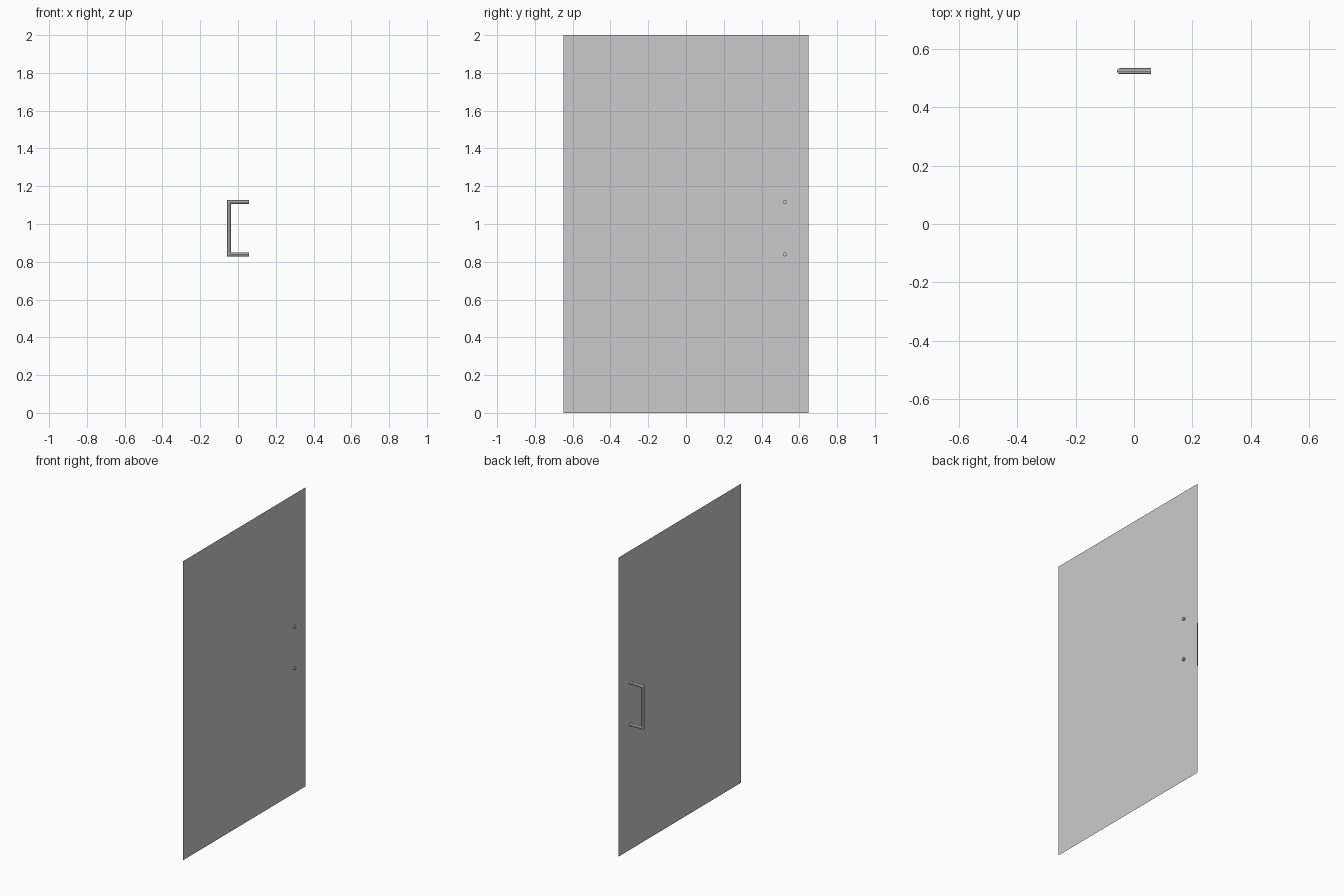
import bpy, math

if "Cube" in bpy.data.objects:
    bpy.data.objects.remove(bpy.data.objects["Cube"])


def make_object(name, verts, faces):
    mesh = bpy.data.meshes.new(name)
    mesh.from_pydata(verts, [], faces)
    mesh.update()
    obj = bpy.data.objects.new(name, mesh)
    bpy.context.collection.objects.link(obj)
    return obj


# Door leaf: a single thin sheet, seen from both sides
PX, W, H = 0.046, 0.648, 2.0
make_object("door_panel",
            [(PX, -W, 0), (PX, W, 0), (PX, W, H), (PX, -W, H)],
            [(0, 1, 2, 3)])

# Pull handle: U-shaped tube with mitred corners, its ends passing through the leaf
N, R = 8, 0.0105
GRIP_X, END_X, Y, Z, HALF = -0.048, 0.058, 0.524, 0.978, 0.139
verts = []
for side, at_corner in ((1, False), (1, True), (-1, True), (-1, False)):
    for i in range(N):
        a = 2 * math.pi * i / N
        c, s = R * math.cos(a), R * math.sin(a)
        x = GRIP_X - c if at_corner else END_X
        verts.append((x, Y + s, Z + side * (HALF + c)))
faces = [(k * N + i, k * N + (i + 1) % N, (k + 1) * N + (i + 1) % N, (k + 1) * N + i)
         for k in range(3) for i in range(N)]
# End caps
faces.append(tuple(reversed(range(N))))
faces.append(tuple(range(3 * N, 4 * N)))
handle = make_object("pull_handle", verts, faces)

# Point all handle faces outwards
import bmesh
bm = bmesh.new()
bm.from_mesh(handle.data)
bmesh.ops.recalc_face_normals(bm, faces=bm.faces)
bm.to_mesh(handle.data)
bm.free()
